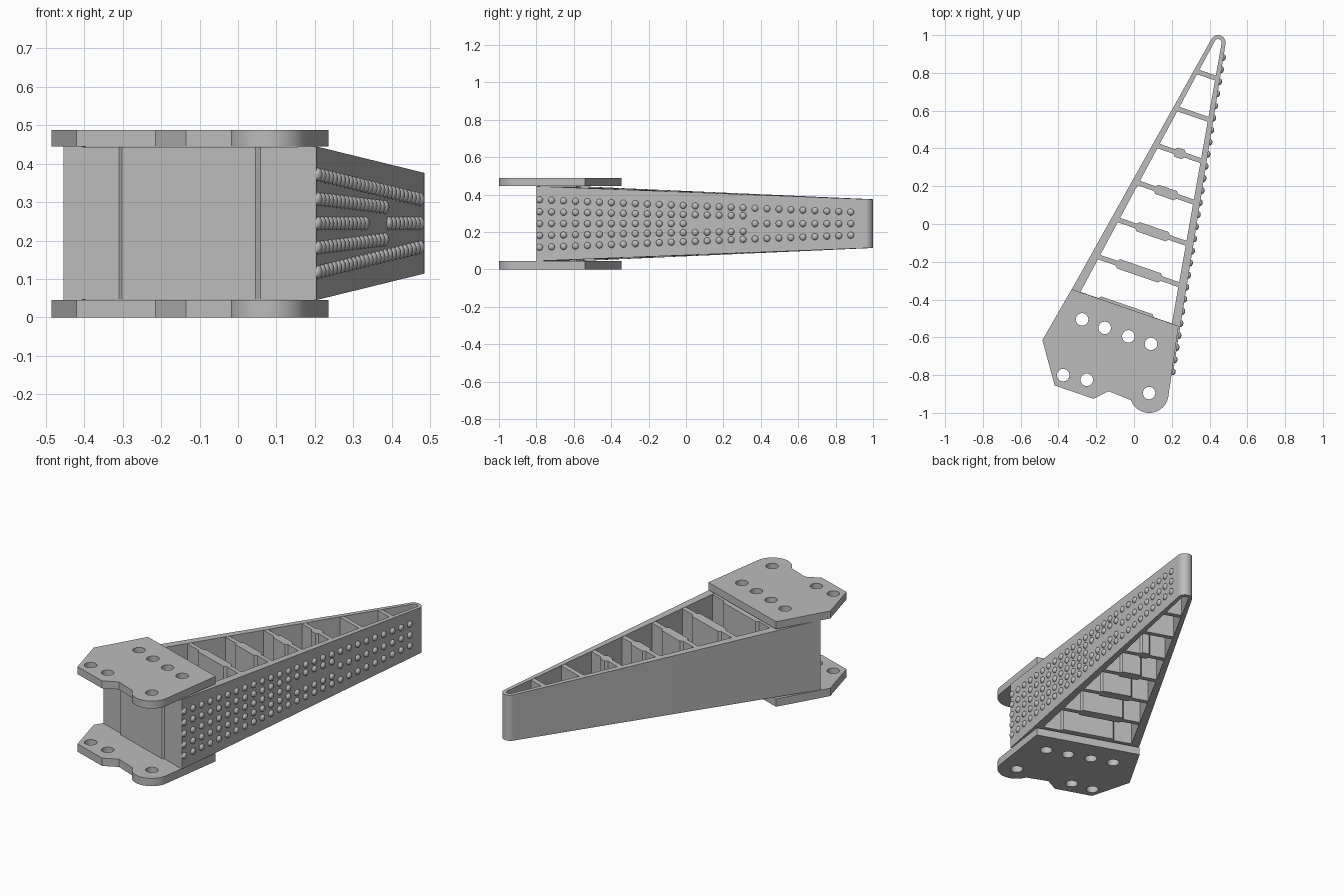
import bpy, bmesh, math
from mathutils import Vector, Matrix
from mathutils.geometry import intersect_line_line_2d

cube = bpy.data.objects.get("Cube")
if cube:
    bpy.data.objects.remove(cube)

grey = bpy.data.materials.new("plain_grey")
grey.use_nodes = True
grey.diffuse_color = (0.5, 0.5, 0.5, 1)
grey.node_tree.nodes["Principled BSDF"].inputs["Base Color"].default_value = (0.5, 0.5, 0.5, 1)

MID = 0.245                              # mid height of the arm
ACROSS = Vector((0.945, -0.326))         # direction of the ribs
ALONG = Vector((0.326, 0.945))           # from root to tip
ROOT_R, ROOT_L = Vector((0.204, -0.8)), Vector((-0.455, -0.571))
TIP = Vector((0.445, 0.96))
TIP_R, TIP_L = Vector((0.4845, 0.954)), Vector((0.41, 0.979))


def half_height(p):
    """The arm gets shallower towards its tip."""
    return 0.2 - 0.0393 * (p.dot(ALONG) + 0.69)


def finish(name, bm):
    bmesh.ops.recalc_face_normals(bm, faces=bm.faces)
    mesh = bpy.data.meshes.new(name)
    bm.to_mesh(mesh)
    bm.free()
    obj = bpy.data.objects.new(name, mesh)
    bpy.context.collection.objects.link(obj)
    mesh.materials.append(grey)
    return obj


def activate(obj):
    bpy.ops.object.select_all(action='DESELECT')
    obj.select_set(True)
    bpy.context.view_layer.objects.active = obj


def prism(name, outline, low, high):
    """Closed prism; low and high give z for each outline point."""
    bm = bmesh.new()
    bottom = [bm.verts.new((p.x, p.y, low(p))) for p in outline]
    top = [bm.verts.new((p.x, p.y, high(p))) for p in outline]
    bm.faces.new(bottom)
    bm.faces.new(top)
    n = len(outline)
    for i in range(n):
        j = (i + 1) % n
        bm.faces.new((bottom[i], bottom[j], top[j], top[i]))
    return finish(name, bm)


def arc(center, radius, start, end, steps):
    angles = [math.radians(start + (end - start) * i / steps) for i in range(steps + 1)]
    return [center + radius * Vector((math.cos(a), math.sin(a))) for a in angles]


def arm_prism(name, outline, inset=0.0):
    return prism(name, outline,
                 lambda p: MID - half_height(p) + inset,
                 lambda p: MID + half_height(p) - inset)


# Side walls joined by the rounded tip, thinner towards the tip
outer = [ROOT_R] + arc(TIP, 0.04, -9, 151, 16) + [ROOT_L]
inner = [ROOT_L + 0.052 * ACROSS] + arc(TIP, 0.019, 151, -9, 12) + [ROOT_R - 0.052 * ACROSS]
smooth = [arm_prism("side_walls", outer + inner)]


def rib(name, left, right, half, pad, pad_half):
    """Wall across the arm with an optional thicker middle."""
    center, reach = (left + right) / 2, (right - left).length / 2
    side = [(-reach, half), (reach, half)]
    if pad:
        side[1:1] = [(-pad / 2, half), (-pad / 2 + 0.011, pad_half),
                     (pad / 2 - 0.011, pad_half), (pad / 2, half)]
    loop = side + [(u, -v) for u, v in reversed(side)]
    arm_prism(name, [center + u * ACROSS + v * ALONG for u, v in loop], 0.0015)


# Front wall and cross ribs
shift = 0.016 * ALONG
rib("front_wall", ROOT_L + shift + 0.012 * ACROSS, ROOT_R + shift - 0.012 * ACROSS,
    0.016, 0.39, 0.026)
for i, pad in enumerate([0.31, 0.25, 0.185, 0.125, 0.06, 0, 0]):
    y = -0.555 + 0.22 * i
    edge = ROOT_R.lerp(TIP_R, (y - ROOT_R.y) / (TIP_R.y - ROOT_R.y))
    far = intersect_line_line_2d(edge, edge - 2 * ACROSS, ROOT_L, TIP_L)
    rib(f"cross_rib_{i + 1}", far + 0.015 * ACROSS, edge - 0.015 * ACROSS, 0.013, pad, 0.026)

# Mounting plates with bolt holes
plate = [Vector(p) for p in [(0.236, -0.54), (-0.33, -0.345), (-0.485, -0.615), (-0.42, -0.855),
                             (-0.215, -0.925), (-0.135, -0.885)]]
plate += arc(Vector((0.08, -0.897)), 0.103, 200, 352, 24)
holes = [(-0.275, -0.505), (-0.155, -0.55), (-0.03, -0.595), (0.09, -0.635),
         (-0.375, -0.8), (-0.25, -0.825), (0.08, -0.895)]
bm = bmesh.new()
for x, y in holes:
    bmesh.ops.create_cone(bm, cap_ends=True, segments=32, radius1=0.033, radius2=0.033,
                          depth=1, matrix=Matrix.Translation((x, y, MID)))
cutter = finish("bolt_hole_cutter", bm)
cutter.hide_render = True
for name, low, high in [("lower_plate", 0, 0.045), ("upper_plate", 0.445, 0.488)]:
    obj = prism(name, plate, lambda p: low, lambda p: high)
    cut = obj.modifiers.new("bolt_holes", 'BOOLEAN')
    cut.object, cut.operation, cut.solver = cutter, 'DIFFERENCE', 'EXACT'
    activate(obj)
    bpy.ops.object.modifier_apply(modifier=cut.name)
    smooth.append(obj)
bpy.data.objects.remove(cutter)

# Rows of domed studs converging along the right wall
bm = bmesh.new()
run = (TIP_R - ROOT_R).normalized()
turn = Matrix.Rotation(math.atan2(-run.x, run.y), 4, 'Z')
flatten = Matrix.Diagonal((0.75, 1, 1, 1))
for k in range(27):
    y = -0.783 + 0.064 * k
    p = ROOT_R.lerp(TIP_R, (y - ROOT_R.y) / (TIP_R.y - ROOT_R.y))
    for row in (-2, -1, 0, 1, 2):
        if (abs(row) == 1 and k > 17) or (row == 0 and 12 < k < 18):
            continue
        z = MID + row * (0.0635 - 0.00125 * k)
        bmesh.ops.create_uvsphere(bm, u_segments=16, v_segments=8, radius=0.018,
                                  matrix=Matrix.Translation((p.x, p.y, z)) @ turn @ flatten)
smooth.append(finish("wall_studs", bm))

for obj in smooth:
    activate(obj)
    bpy.ops.object.shade_smooth_by_angle(angle=math.radians(35))
